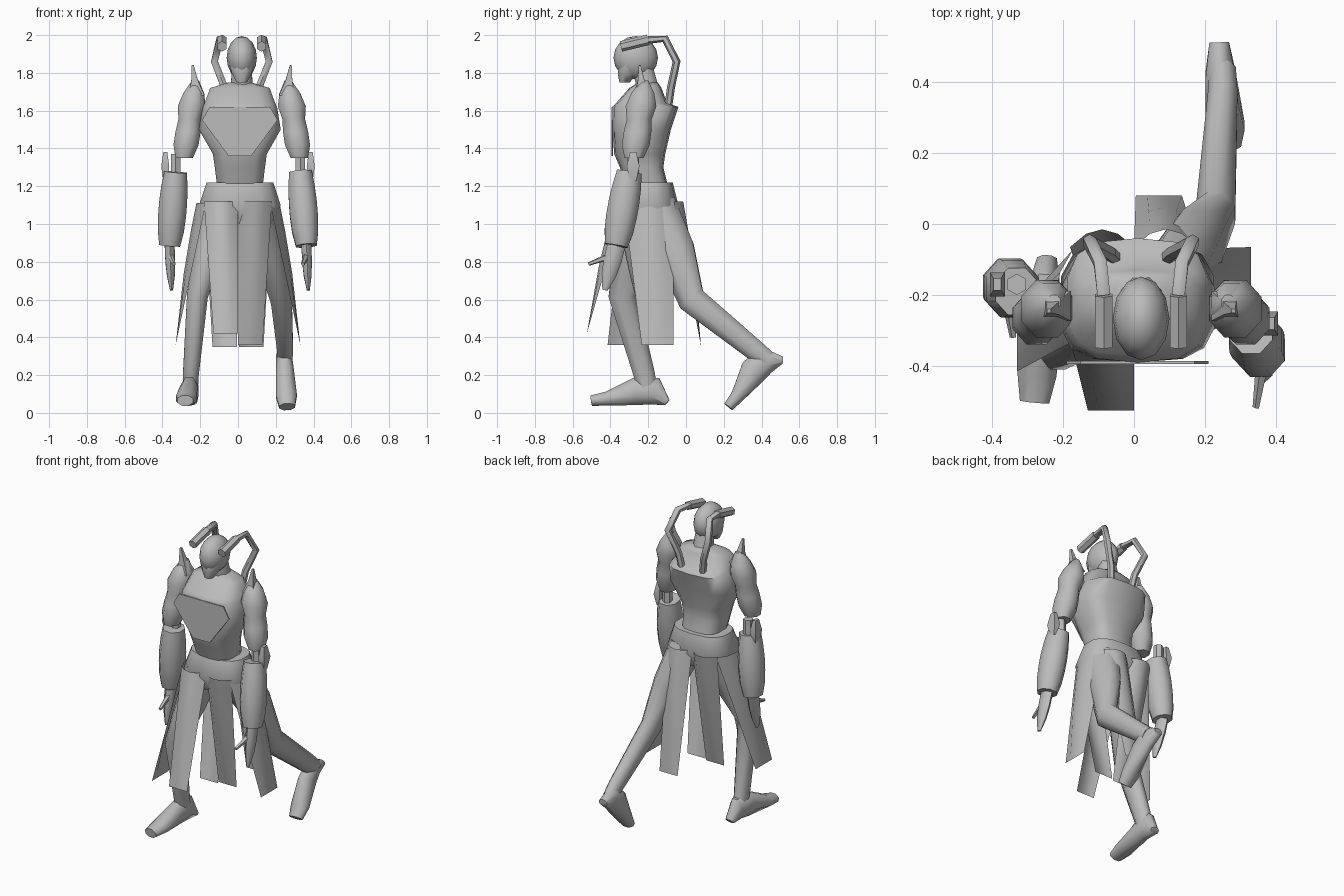
import bpy, bmesh, math
from mathutils import Vector

if "Cube" in bpy.data.objects:
    bpy.data.objects.remove(bpy.data.objects["Cube"], do_unlink=True)

grey = bpy.data.materials.new("plain grey")
grey.use_nodes = True
grey.diffuse_color = (.5, .5, .5, 1)
grey.node_tree.nodes["Principled BSDF"].inputs["Base Color"].default_value = grey.diffuse_color

SIDES = (("right", -1), ("left", 1))


def finish(name, bm, angle=58):
    """Turn a bmesh into a shaded object."""
    bmesh.ops.recalc_face_normals(bm, faces=bm.faces)
    mesh = bpy.data.meshes.new(name)
    bm.to_mesh(mesh)
    bm.free()
    mesh.materials.append(grey)
    obj = bpy.data.objects.new(name, mesh)
    bpy.context.collection.objects.link(obj)
    mesh.shade_smooth()
    mesh.set_sharp_from_angle(angle=math.radians(angle))
    return obj


def tube(name, joints, widths, depths, sides=8, level=False, square=1):
    """Loft rounded rings through the joints; level rings stay horizontal."""
    bm = bmesh.new()
    joints = [Vector(joint) for joint in joints]
    last = len(joints) - 1
    rings = []
    for i, (joint, width, depth) in enumerate(zip(joints, widths, depths)):
        along = joints[min(i + 1, last)] - joints[max(i - 1, 0)]
        if level:
            along = Vector((0, 0, 1))
        forward = along.cross(Vector((1, 0, 0))).normalized()
        across = forward.cross(along).normalized()
        ring = []
        for k in range(sides):
            turn = math.tau * (k + .5) / sides
            c, s = math.cos(turn), math.sin(turn)
            c = math.copysign(abs(c) ** square, c)
            s = math.copysign(abs(s) ** square, s)
            ring.append(bm.verts.new(joint + across * c * width + forward * s * depth))
        rings.append(ring)
    for lower, upper in zip(rings, rings[1:]):
        for k in range(sides):
            n = (k + 1) % sides
            bm.faces.new((lower[k], lower[n], upper[n], upper[k]))
    bm.faces.new(rings[0])
    bm.faces.new(rings[-1])
    return finish(name, bm)


def limb(name, start, end, radii, depth=1, sides=8, level=False):
    """Straight part with evenly spaced rings of the given radii."""
    start, end = Vector(start), Vector(end)
    steps = len(radii) - 1
    joints = [start.lerp(end, i / steps) for i in range(steps + 1)]
    return tube(name, joints, radii, [r * depth for r in radii], sides, level)


def chain(name, joints, radii, depth=1, sides=8):
    """Bent part with one ring at every joint."""
    return tube(name, joints, radii, [r * depth for r in radii], sides)


def foot(name, heel, toe):
    """Wedge foot along its sole, tall under the ankle and flat at the toes."""
    heel, toe = Vector(heel), Vector(toe)
    up = (toe - heel).cross(Vector((1, 0, 0))).normalized()
    lifts = (.02, .08, .08, .04, .03)
    joints = [heel.lerp(toe, t) + up * lift for t, lift in zip((0, .17, .4, .8, 1), lifts)]
    return tube(name, joints, (.03, .045, .05, .06, .045), lifts)


def body(name, profile, square):
    """Boxy trunk part from rings of height, half width, front and back."""
    joints = [(.01, (front + back) / 2, z) for z, width, front, back in profile]
    widths = [width for z, width, front, back in profile]
    depths = [(back - front) / 2 for z, width, front, back in profile]
    return tube(name, joints, widths, depths, sides=14, level=True, square=square)


def cloth(name, top, bottom, top_half, bottom_half, bulge):
    """Tapering cloth strip that bellies outwards along its middle."""
    bm = bmesh.new()
    top, bottom, bulge = Vector(top), Vector(bottom), Vector(bulge)
    top_half, bottom_half = Vector(top_half), Vector(bottom_half)
    rows = []
    for t in (0, .2, .5, 1):
        middle, half = top.lerp(bottom, t), top_half.lerp(bottom_half, t)
        rows.append([bm.verts.new(middle + half * s + bulge * (1 - t * t) * (1 - s * s))
                     for s in (-1, -.5, 0, .5, 1)])
    for upper, lower in zip(rows, rows[1:]):
        for k in range(len(upper) - 1):
            bm.faces.new((upper[k], upper[k + 1], lower[k + 1], lower[k]))
    return finish(name, bm)


# Trunk: waist, broad chest with a ledge across the back, sloping shoulders
body("torso", [(1.18, .12, -.31, -.09), (1.3, .135, -.35, -.12), (1.37, .145, -.38, -.11),
               (1.5, .22, -.39, -.08), (1.62, .2, -.39, -.04), (1.64, .19, -.37, -.1),
               (1.72, .16, -.3, -.13), (1.75, .06, -.25, -.15)], square=.65)
body("belt", [(1.0, .17, -.31, -.09), (1.1, .22, -.36, -.04), (1.22, .18, -.32, -.07)],
     square=.75)

# Chest plate: mirrored outline, pointing down
bm = bmesh.new()
half = [(.16, 1.62), (.2, 1.55), (.06, 1.36)]
outline = half + [(-x, z) for x, z in reversed(half)]
face = bm.faces.new([bm.verts.new((x + .01, -.386, z)) for x, z in outline])
front = bmesh.ops.extrude_face_region(bm, geom=[face])["geom"]
bmesh.ops.translate(bm, vec=(0, -.008, 0),
                    verts=[v for v in front if isinstance(v, bmesh.types.BMVert)])
finish("chest_plate", bm)

# Head, jaw and neck
bm = bmesh.new()
bmesh.ops.create_uvsphere(bm, u_segments=12, v_segments=8, radius=1)
bmesh.ops.scale(bm, vec=(.08, .118, .115), verts=bm.verts)
bmesh.ops.translate(bm, vec=(.02, -.266, 1.88), verts=bm.verts)
finish("head", bm)
limb("jaw", (.02, -.28, 1.88), (.02, -.325, 1.75), (.075, .07, .055, .03), level=True)
limb("neck", (.02, -.2, 1.7), (.02, -.23, 1.84), (.065, .055))

for word, side in SIDES:
    # Pipe rising from the back and bending forward over the head
    def beside(offset, y, z):
        return Vector((.02 + side * offset, y, z))

    tip, bend = beside(.105, -.345, 1.94), beside(.105, -.2, 1.975)
    path = [beside(.07, -.1, 1.58), beside(.09, -.08, 1.72), beside(.145, -.05, 1.86),
            beside(.115, -.11, 1.98), bend]
    chain(word + "_pipe", path, [.021] * len(path), sides=6)
    limb(word + "_pipe_end", bend, tip, (.028, .028), sides=6)

    # Padded shoulder, upper arm and flat spike
    shoulder, arm_end = beside(.245, -.22, 1.76), beside(.305, -.275, 1.35)
    limb(word + "_upper_arm", shoulder, arm_end,
         (.02, .06, .08, .065, .072, .072, .05), depth=1.1, level=True)
    limb(word + "_shoulder_spike", beside(.24, -.23, 1.68), beside(.26, -.245, 1.84),
         (.06, .025, .008), sides=4)

# Elbow, forearm and hand: right arm swung back, left arm forward
for word, side in SIDES:
    swing = side * .055
    elbow = Vector((side * .33, -.225 - swing, 1.31))
    cuff = elbow + Vector((0, -.02, -.035))
    wrist = Vector((side * .362, -.27 - swing * 1.8, .885))
    outward = Vector((side, 0, 0))
    down = Vector((0, 0, -1))
    limb(word + "_elbow", elbow - outward * .06, elbow + outward * .03, (.03, .04, .03),
         sides=6)
    limb(word + "_elbow_link", elbow - down * .06, elbow + down * .07, (.03, .03), sides=6)
    outer = elbow + outward * .055
    limb(word + "_elbow_plate", outer - down * .07, outer + down * .08, (.015, .03, .015),
         depth=1.6, sides=4)
    limb(word + "_forearm", cuff, wrist, (.065, .075, .08, .08, .075, .06), depth=1.1)
    fingers = wrist + Vector((.01, -.06, -.235))
    limb(word + "_hand", wrist, fingers, (.03, .03, .024, .009), depth=1.6, sides=6)
    palm = wrist.lerp(fingers, .2)
    limb(word + "_thumb", palm, palm + Vector((-side * .02, -.135, -.05)), (.02, .01), sides=5)

# Legs and feet in mid stride: right leg forward, left leg trailing
chain("right_leg", [(-.1, -.21, 1.08), (-.15, -.27, .86), (-.215, -.335, .62),
                    (-.25, -.22, .2), (-.25, -.2, .1)], (.1, .085, .06, .045, .04), depth=1.35)
foot("right_foot", (-.245, -.1, .035), (-.28, -.5, .035))
chain("left_leg", [(.11, -.17, 1.08), (.17, -.06, .86), (.23, .03, .6),
                   (.25, .36, .335), (.25, .43, .28)], (.1, .085, .06, .045, .04), depth=1.35)
foot("left_foot", (.24, .525, .265), (.26, .245, .01))

# Skirt strips follow the legs: each side has a front, back and outer strip
HEM = {"right": (-.525, -.2, -.33), "left": (-.2, .08, -.15)}
for word, side in SIDES:
    front_hem, back_hem, outer_hem = HEM[word]
    top_half, hem_half = (.09, 0, 0), (.065, 0, 0)
    front_drop = .42 if side < 0 else .36
    cloth(word + "_front_cloth", (side * .09, -.325, 1.12), (side * .065, front_hem, front_drop),
          top_half, hem_half, (0, -.05, 0))
    cloth(word + "_back_cloth", (side * .09, -.065, 1.12), (side * .07, back_hem, .35),
          top_half, hem_half, (0, .05, 0))
    cloth(word + "_outer_cloth", (side * .17, -.2, 1.11), (side * .33, outer_hem, .36),
          (0, .13, 0), (0, .085, 0), (side * .05, 0, 0))
